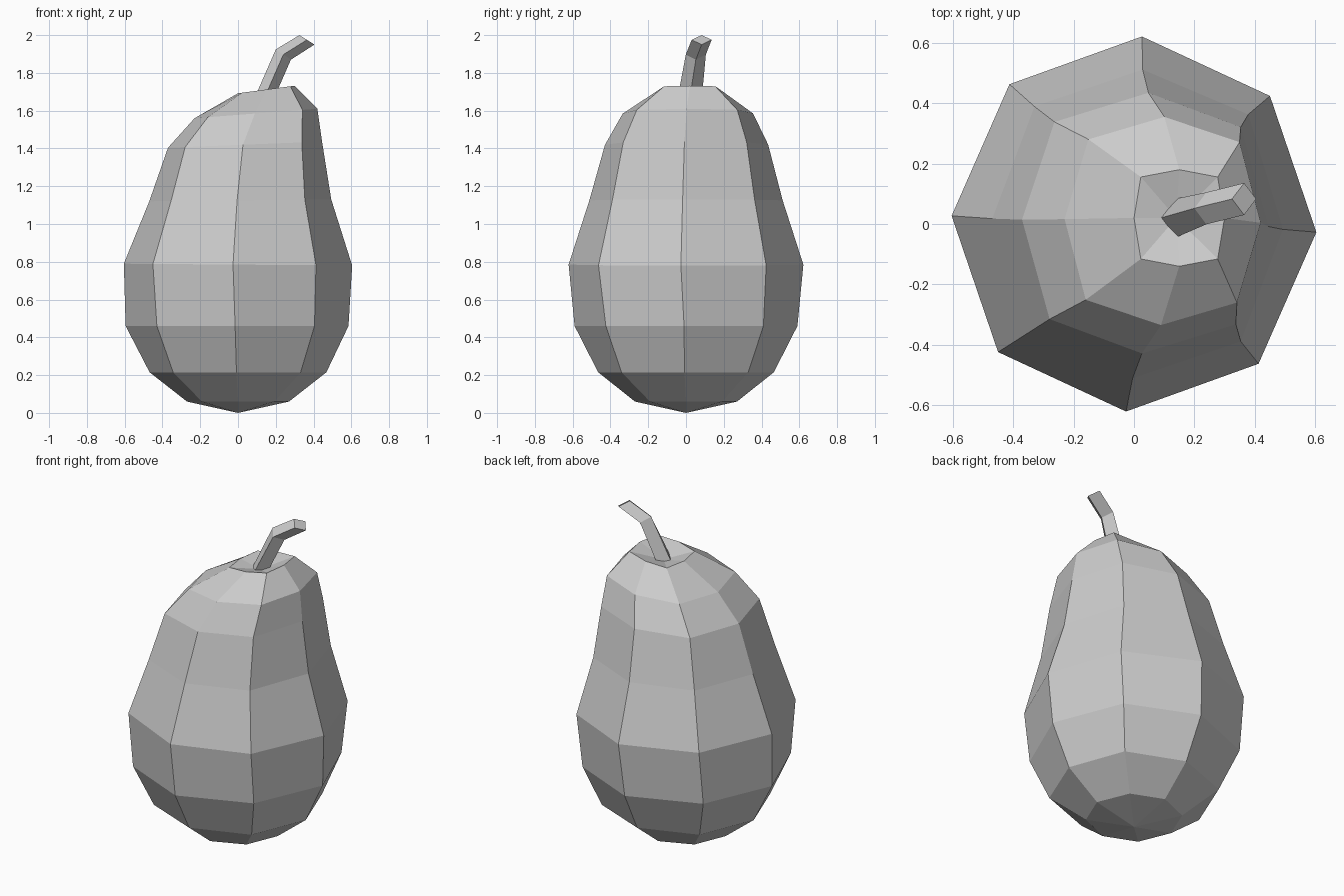
import bpy
import bmesh
from math import sin, cos, radians

cube = bpy.data.objects.get("Cube")
if cube:
    bpy.data.objects.remove(cube, do_unlink=True)

grey = bpy.data.materials.new("light_grey")
grey.use_nodes = True
colour = (0.6, 0.6, 0.6, 1)
grey.diffuse_color = colour
grey.node_tree.nodes["Principled BSDF"].inputs["Base Color"].default_value = colour


def loft(name, rings, bottom=None, top=None):
    """Skin a stack of equal rings; each end is a fan to a point or one flat face."""
    bm = bmesh.new()
    loops = [[bm.verts.new(p) for p in ring] for ring in rings]
    n = len(loops[0])
    for low, high in zip(loops, loops[1:]):
        for i in range(n):
            j = (i + 1) % n
            bm.faces.new((low[i], low[j], high[j], high[i]))
    for loop, point in ((loops[0][::-1], bottom), (loops[-1], top)):
        if point is None:
            bm.faces.new(loop)
        else:
            tip = bm.verts.new(point)
            for i in range(n):
                bm.faces.new((loop[i], loop[(i + 1) % n], tip))
    bmesh.ops.recalc_face_normals(bm, faces=bm.faces)
    mesh = bpy.data.meshes.new(name)
    bm.to_mesh(mesh)
    bm.free()
    mesh.materials.append(grey)
    obj = bpy.data.objects.new(name, mesh)
    bpy.context.collection.objects.link(obj)
    return obj


def body_ring(z, cx, cy, rx, ry, corner, tilt, turn):
    """Eight-sided ring; corner pushes out the diagonals, tilt raises the +x side."""
    ring = []
    for k in range(8):
        a = radians(45 * k + turn)
        s = corner if k % 2 else 1
        dx = rx * s * cos(a)
        ring.append((cx + dx, cy + ry * s * sin(a), z + tilt * dx))
    return ring


# Pear-shaped body, leaning to +x as it narrows, with a dimple on top
profile = [
    # z, centre x, centre y, radius x, radius y, corner, tilt, turn
    (0.06, 0.0, 0.0, 0.27, 0.27, 1.0, 0.0, 0),
    (0.215, 0.0, 0.0, 0.468, 0.465, 1.02, 0.0, -1),
    (0.46, -0.005, 0.0, 0.59, 0.59, 1.0, 0.0, -1),
    (0.785, 0.0, 0.0, 0.605, 0.622, 1.01, -0.008, -2.5),
    (1.125, 0.012, 0.0, 0.482, 0.512, 1.04, 0.01, -2),
    (1.42, 0.037, 0.003, 0.408, 0.432, 1.07, 0.04, -1.5),
    (1.585, 0.095, 0.01, 0.325, 0.345, 1.09, 0.077, -1),
    (1.712, 0.15, 0.02, 0.15, 0.16, 1.2, 0.133, 0),
]
loft("pear_body", [body_ring(*p) for p in profile],
     bottom=(0, 0, 0), top=(0.14, 0.02, 1.665))


# Bent four-sided stem, with diamond sections
def stem_ring(x, y, z, half_x, half_y, slope):
    return [(x - half_x, y, z + slope), (x, y - half_y, z),
            (x + half_x, y, z - slope), (x, y + half_y, z)]


loft("stem", [stem_ring(0.14, 0.02, 1.668, 0.052, 0.064, 0.0),
              stem_ring(0.24, 0.052, 1.897, 0.04, 0.053, 0.027),
              stem_ring(0.365, 0.083, 1.975, 0.04, 0.053, 0.025)])
